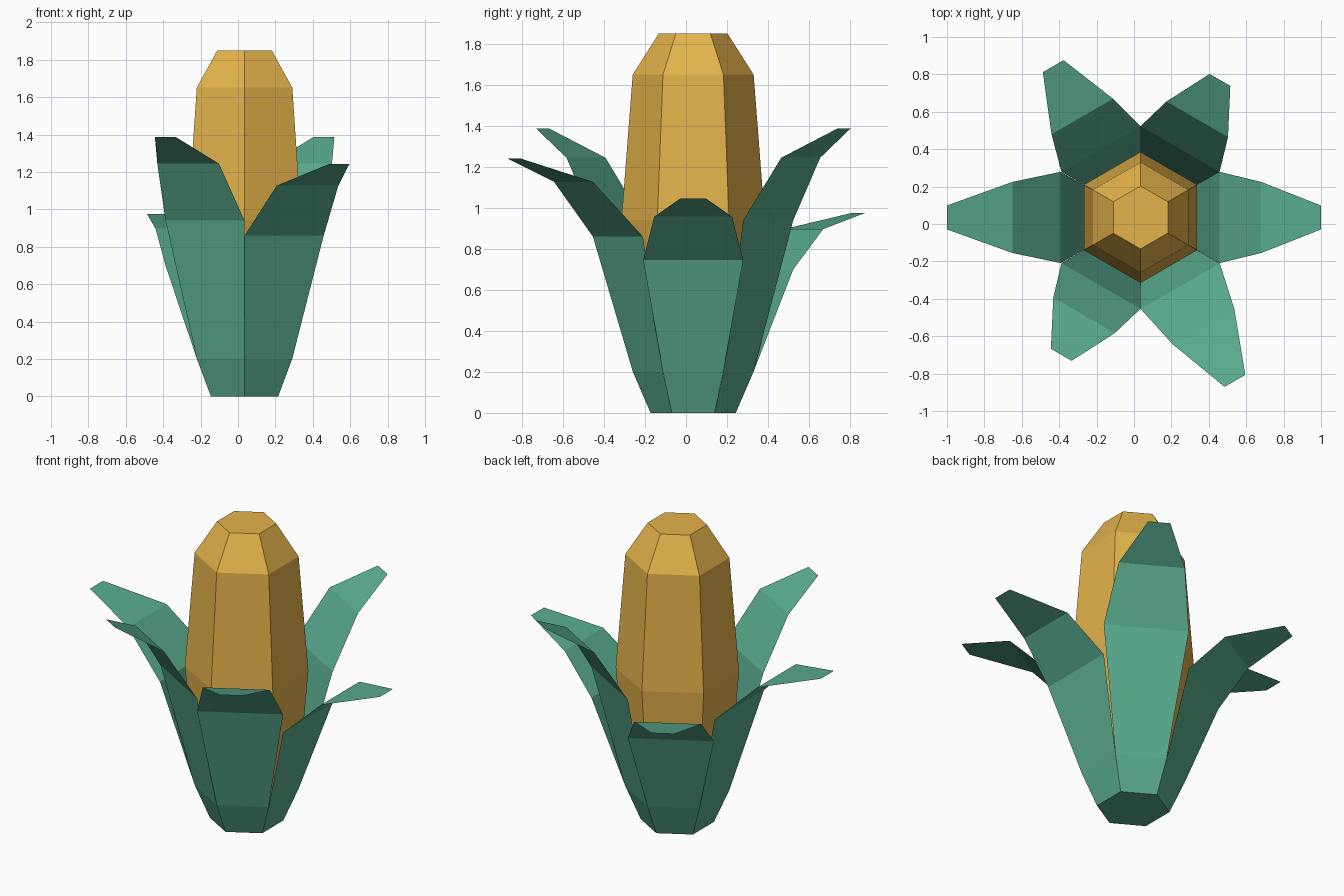
import bpy
from math import sin, cos, radians

if "Cube" in bpy.data.objects:
    bpy.data.objects.remove(bpy.data.objects["Cube"])

CX = CY = 0.035  # axis of the plant


def material(name, rgb):
    m = bpy.data.materials.new(name)
    m.diffuse_color = (*rgb, 1)
    m.use_nodes = True
    m.node_tree.nodes["Principled BSDF"].inputs["Base Color"].default_value = m.diffuse_color
    return m


def make(name, verts, faces, mat):
    me = bpy.data.meshes.new(name)
    me.from_pydata(verts, [], faces)
    me.materials.append(mat)
    ob = bpy.data.objects.new(name, me)
    bpy.context.collection.objects.link(ob)
    return ob


def hex_ring(r, z):
    return [(CX + r * cos(radians(30 + 60 * i)), CY + r * sin(radians(30 + 60 * i)), z)
            for i in range(6)]


yellow = material("kernel_yellow", (0.78, 0.45, 0.07))
green = material("husk_green", (0.10, 0.41, 0.27))

# Cob: six-sided lathe with a flat top
profile = [(0.29, 0.20), (0.35, 0.94), (0.295, 1.65), (0.168, 1.85)]
verts = [v for r, z in profile for v in hex_ring(r, z)]
faces = [(k * 6 + i, k * 6 + (i + 1) % 6, k * 6 + 6 + (i + 1) % 6, k * 6 + 6 + i)
         for k in range(len(profile) - 1) for i in range(6)]
faces.append(tuple(range(18, 24)))
make("cob", verts, faces, yellow)

# Husk base: bottom cap
make("husk_base", hex_ring(0.208, 0), [(5, 4, 3, 2, 1, 0)], green)

# Husk leaves: angle -> (distance, height) at shoulder, bend and tip
leaves = {
    0: [(0.422, 0.745), (0.645, 0.957), (0.965, 1.045)],
    60: [(0.423, 0.94), (0.606, 1.245), (0.849, 1.387)],
    120: [(0.423, 0.70), (0.623, 0.897), (0.934, 0.976)],
    180: [(0.427, 0.835), (0.685, 1.085), (1.035, 1.185)],
    240: [(0.423, 0.94), (0.604, 1.245), (0.848, 1.387)],
    300: [(0.424, 0.86), (0.674, 1.127), (1.009, 1.241)],
}
half_widths = [0.104, 0.147, 0.244, 0.19, 0.064]
for angle, path in leaves.items():
    c, s = cos(radians(angle)), sin(radians(angle))
    verts = []
    for (u, z), w in zip([(0.18, 0), (0.255, 0.2)] + path, half_widths):
        verts += [(CX + u * c - t * s, CY + u * s + t * c, z) for t in (-w, w)]
    faces = [(2 * k, 2 * k + 1, 2 * k + 3, 2 * k + 2) for k in range(4)]
    make(f"husk_leaf_{angle}", verts, faces, green)
